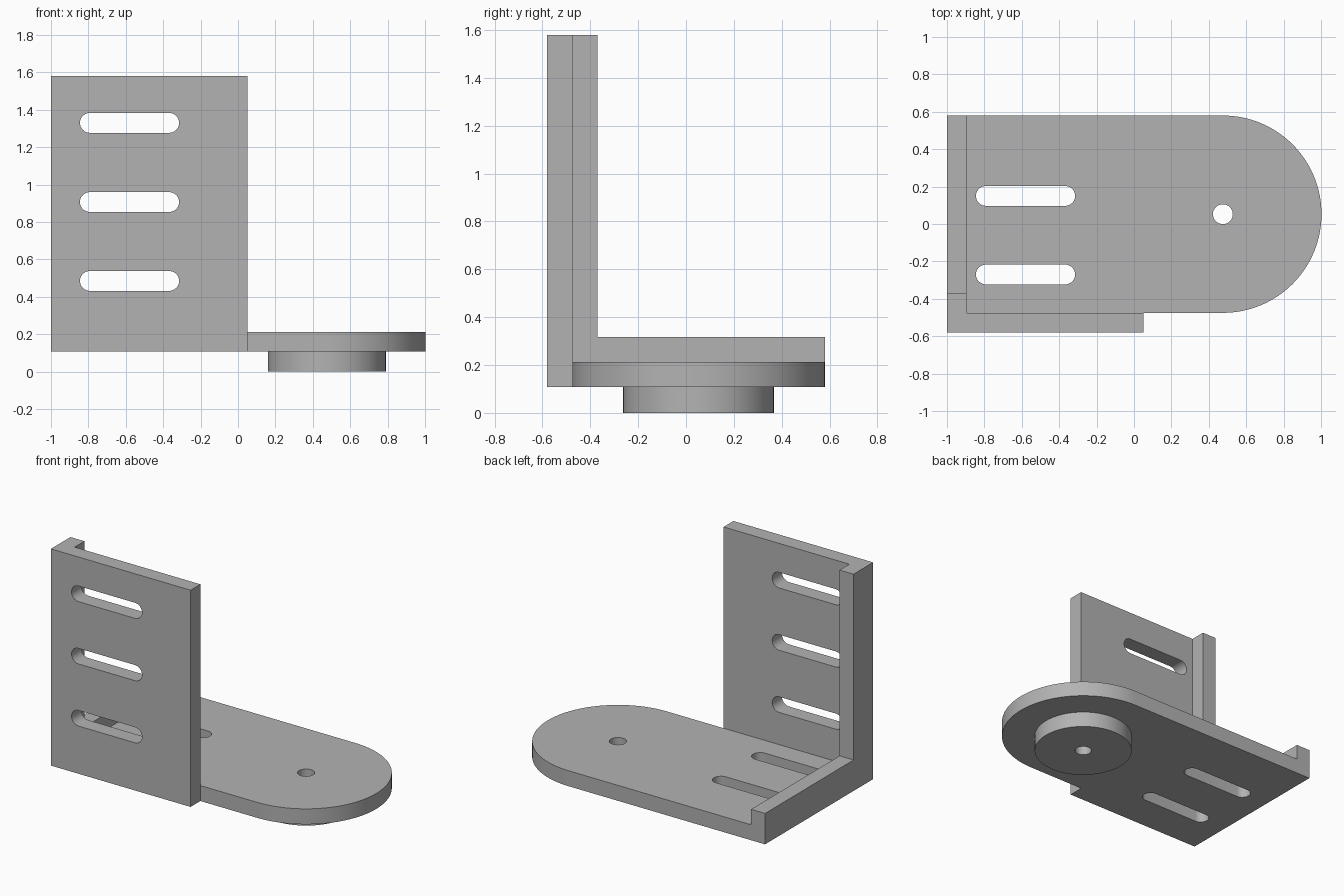
import bpy
import bmesh
from math import cos, sin, pi
from mathutils import Vector

cube = bpy.data.objects.get("Cube")
if cube:
    bpy.data.objects.remove(cube)

grey = bpy.data.materials.new("matte grey")
grey.use_nodes = True
colour = (0.45, 0.45, 0.45, 1)
grey.diffuse_color = colour
grey.node_tree.nodes["Principled BSDF"].inputs["Base Color"].default_value = colour

X, Y, Z = Vector((1, 0, 0)), Vector((0, 1, 0)), Vector((0, 0, 1))
T = 0.105            # plate thickness
LEFT, BACK = -1.0, 0.58
BOTTOM, TOP = 0.108, 1.58
FRONT = -0.58
INNER = FRONT + T    # inner face of the wall
HUB = (0.475, (BACK + INNER) / 2)
ROUND = (BACK - INNER) / 2


def arc(centre, radius, start, end, steps):
    angles = [start + (end - start) * i / steps for i in range(steps + 1)]
    return [(centre[0] + radius * cos(a), centre[1] + radius * sin(a)) for a in angles]


def circle(centre, radius, steps=64):
    return arc(centre, radius, 0, 2 * pi, steps)[:-1]


def slot(v, u0=-0.845, u1=-0.315, r=0.053):
    return (arc((u1 - r, v), r, -pi / 2, pi / 2, 16)
            + arc((u0 + r, v), r, pi / 2, 3 * pi / 2, 16))


def rect(u0, v0, u1, v1):
    return [(u0, v0), (u1, v0), (u1, v1), (u0, v1)]


def slab(name, outline, holes, u, v, w, start, depth):
    """Fill an outline with holes in the u-v plane and extrude it along w."""
    bm = bmesh.new()
    for loop in [outline] + holes:
        verts = [bm.verts.new(u * a + v * b + w * start) for a, b in loop]
        for i, vert in enumerate(verts):
            bm.edges.new((verts[i - 1], vert))
    bmesh.ops.triangle_fill(bm, edges=bm.edges[:], use_beauty=True, normal=w)
    grown = bmesh.ops.extrude_face_region(bm, geom=bm.faces[:], use_keep_orig=True)
    moved = [g for g in grown["geom"] if isinstance(g, bmesh.types.BMVert)]
    bmesh.ops.translate(bm, verts=moved, vec=w * depth)
    bmesh.ops.recalc_face_normals(bm, faces=bm.faces[:])
    mesh = bpy.data.meshes.new(name)
    bm.to_mesh(mesh)
    bm.free()
    mesh.materials.append(grey)
    obj = bpy.data.objects.new(name, mesh)
    bpy.context.collection.objects.link(obj)
    bpy.ops.object.select_all(action="DESELECT")
    obj.select_set(True)
    bpy.context.view_layer.objects.active = obj
    bpy.ops.object.shade_smooth_by_angle()


# Base plate with a rounded end, two slots and a pivot hole
pivot = circle(HUB, 0.053)
base = [(LEFT, BACK), (LEFT, INNER)] + arc(HUB, ROUND, -pi / 2, pi / 2, 64)
slab("base_plate", base, [slot(0.15), slot(-0.27), pivot], X, Y, Z, BOTTOM, T)

# Round boss under the pivot hole
slab("pivot_boss", circle(HUB, 0.315), [pivot], X, Y, Z, 0, BOTTOM)

# Upright wall with three slots
slab("upright_wall", rect(LEFT, BOTTOM, 0.05, TOP),
     [slot(z) for z in (0.485, 0.907, 1.33)], X, Z, Y, FRONT, T)

# L-shaped stiffening rib along the edge of the wall and base
floor = BOTTOM + T
rib = [(INNER, floor), (BACK, floor), (BACK, floor + T),
       (INNER + T, floor + T), (INNER + T, TOP), (INNER, TOP)]
slab("edge_rib", rib, [], Y, Z, X, LEFT, T)
